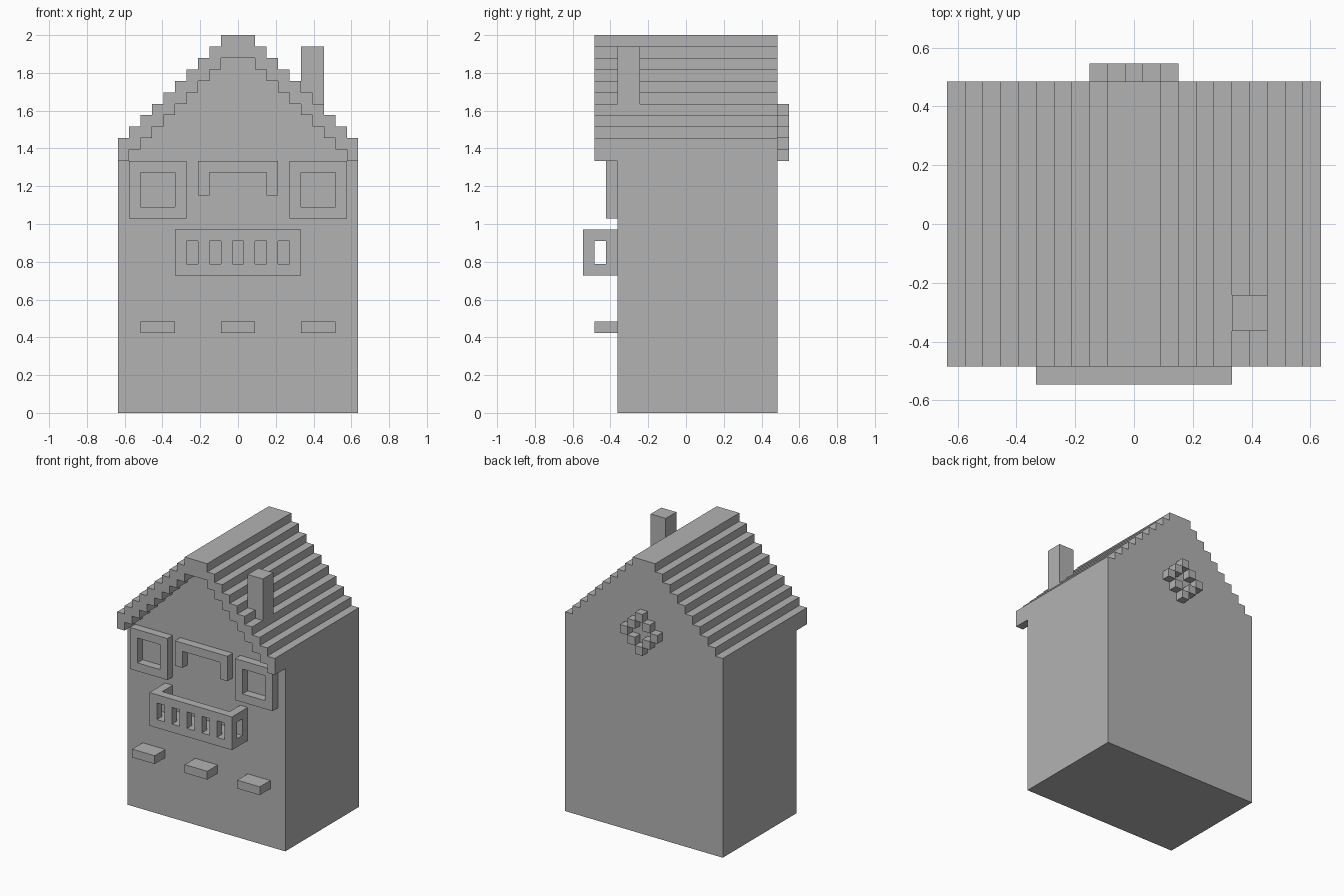
import bpy
import bmesh
from mathutils import Vector

cube = bpy.data.objects.get("Cube")
if cube:
    bpy.data.objects.remove(cube, do_unlink=True)

U = 2 / 33          # one block
WALL = -6           # front wall plane, in blocks
BACK = 8            # back wall plane

stone = bpy.data.materials.new("plain_grey")
stone.use_nodes = True
grey = (0.45, 0.45, 0.45, 1)
stone.diffuse_color = grey
stone.node_tree.nodes["Principled BSDF"].inputs["Base Color"].default_value = grey


def prism(name, outline, y0, y1):
    """Extrude an x-z outline, given in blocks, from y0 to y1."""
    bm = bmesh.new()
    face = bm.faces.new([bm.verts.new(Vector((x, y0, z)) * U) for x, z in outline])
    grown = bmesh.ops.extrude_face_region(bm, geom=[face])["geom"]
    verts = [v for v in grown if isinstance(v, bmesh.types.BMVert)]
    bmesh.ops.translate(bm, verts=verts, vec=(0, (y1 - y0) * U, 0))
    bmesh.ops.recalc_face_normals(bm, faces=bm.faces)
    mesh = bpy.data.meshes.new(name)
    bm.to_mesh(mesh)
    bm.free()
    mesh.materials.append(stone)
    obj = bpy.data.objects.new(name, mesh)
    bpy.context.collection.objects.link(obj)
    return obj


def box(name, x, y, z):
    """Box from (min, max) pairs in blocks."""
    outline = [(x[0], z[0]), (x[1], z[0]), (x[1], z[1]), (x[0], z[1])]
    return prism(name, outline, *y)


def cut(obj, cutter):
    """Subtract the cutter for good and remove it."""
    cutter.hide_render = True
    mod = obj.modifiers.new("cut", "BOOLEAN")
    mod.operation = "DIFFERENCE"
    mod.solver = "EXACT"
    mod.object = cutter
    bpy.context.view_layer.objects.active = obj
    bpy.ops.object.modifier_apply(modifier=mod.name)
    bpy.data.objects.remove(cutter, do_unlink=True)


def stepped_gable(base, half_width, height, steps):
    """Symmetric outline: base points, then stairs climbing to the ridge."""
    right = list(base)
    for i in range(steps):
        w, z = half_width - i, height + i
        right += [(w, z - 1), (w, z)]
    return right + [(-x, z) for x, z in reversed(right)]


# House with stepped roof; the front is carved back under the overhang
house = prism("house_and_roof", stepped_gable([(10.5, 0)], 10.5, 24, 10), -8, BACK)
cut(house, prism("overhang_cutter",
                 stepped_gable([(12, -1), (12, 22)], 9.5, 23, 9), -9, WALL))

# Chimney, sunk into the roof
box("chimney", (5.5, 7.5), (-6, -4), (26.5, 32))

# Window frames and ledges
for side, cx in (("right", -7), ("left", 7)):
    frame = box(side + "_window_frame", (cx - 2.5, cx + 2.5), (WALL - 1, WALL), (17, 22))
    cut(frame, box("opening", (cx - 1.5, cx + 1.5), (WALL - 2, WALL + 1), (18, 21)))
for side, cx in (("right", -7), ("middle", 0), ("left", 7)):
    box(side + "_ledge", (cx - 1.5, cx + 1.5), (WALL - 2, WALL), (7, 8))

# Door frame above the balcony
door = box("door_frame", (-3.5, 3.5), (WALL - 1, WALL), (19, 22))
cut(door, box("opening", (-2.5, 2.5), (WALL - 2, WALL + 1), (18, 21)))

# Balcony with a floor and slotted railing
balcony = box("balcony", (-5.5, 5.5), (WALL - 3, WALL), (12, 16))
cut(balcony, box("hollow", (-4.5, 4.5), (WALL - 2, WALL + 1), (13, 17)))
for cx in range(-4, 5, 2):
    cut(balcony, box("slot", (cx - 0.5, cx + 0.5), (WALL - 4, WALL - 1.5), (13, 15)))
cut(balcony, box("side_slot", (-7, 7), (WALL - 2, WALL - 1), (13, 15)))

# Diamond ring of blocks on the back gable
for dx in range(-2, 3):
    for dz in range(-2, 3):
        if abs(dx) + abs(dz) == 2:
            box("back_ornament_block", (dx - 0.5, dx + 0.5), (BACK, BACK + 1),
                (24 + dz, 25 + dz))
